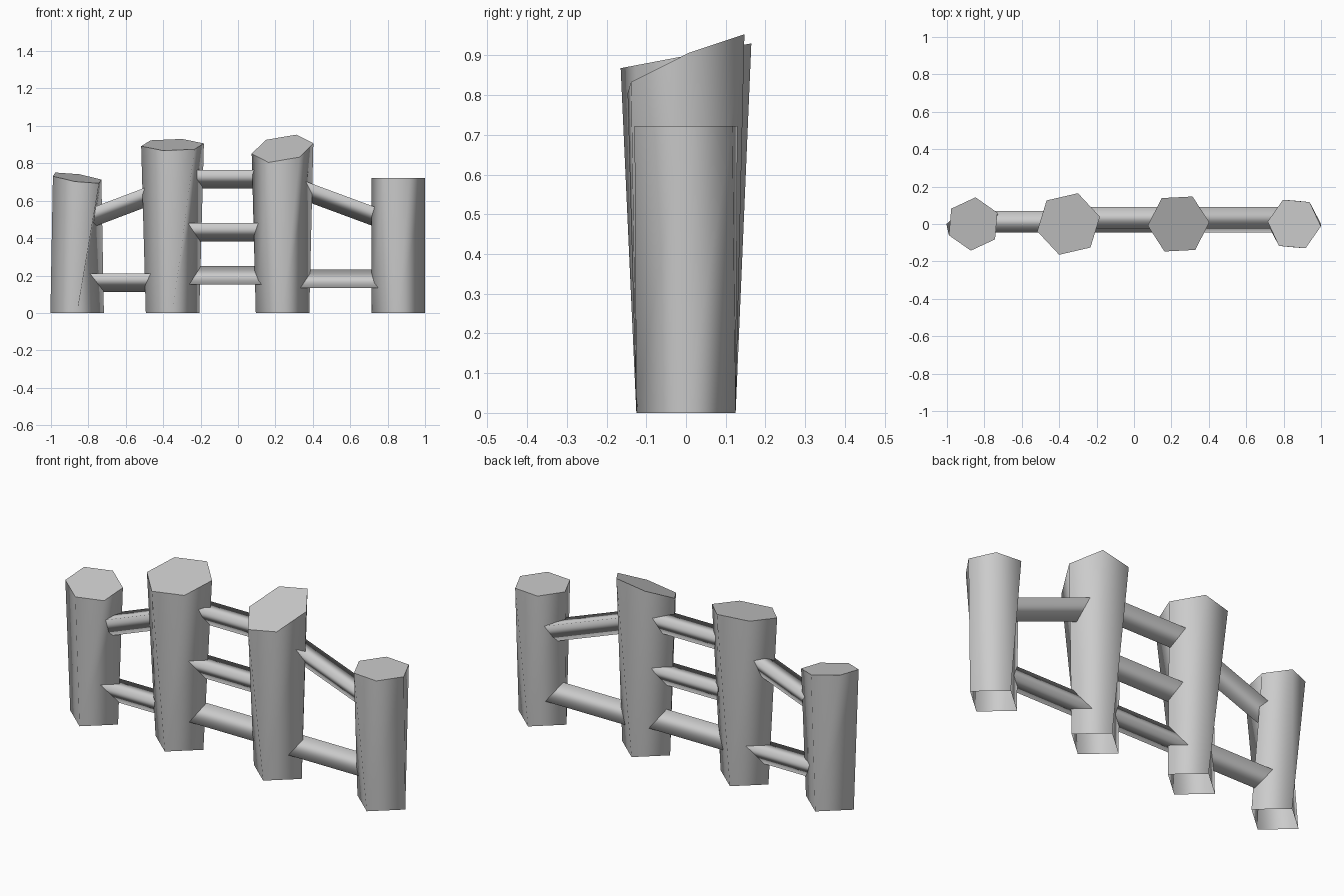
import bpy
import bmesh
from math import cos, sin, pi, radians
from mathutils import Vector

cube = bpy.data.objects.get("Cube")
if cube:
    bpy.data.objects.remove(cube, do_unlink=True)

grey = bpy.data.materials.new("plain_grey")
grey.use_nodes = True
grey.diffuse_color = (0.6, 0.6, 0.6, 1)
grey.node_tree.nodes["Principled BSDF"].inputs["Base Color"].default_value = grey.diffuse_color


def finish(name, bm):
    mesh = bpy.data.meshes.new(name)
    bm.to_mesh(mesh)
    bm.free()
    mesh.materials.append(grey)
    obj = bpy.data.objects.new(name, mesh)
    bpy.context.collection.objects.link(obj)
    return obj


def post(name, x, height, radius, twist, tilt_x=0, tilt_y=0):
    """Six-sided slanted top narrowing to an open four-cornered foot."""
    bm = bmesh.new()
    foot = [bm.verts.new((x + 0.143 * cos(k * pi / 2), 0.125 * sin(k * pi / 2), 0))
            for k in range(4)]
    top = []
    for k in range(6):
        a = radians(twist) + k * pi / 3
        dx, dy = radius * cos(a), radius * sin(a)
        top.append(bm.verts.new((x + dx, dy, height + tilt_x * dx + tilt_y * dy)))
    # front and back pairs of top corners share one foot corner
    share = [foot[i] for i in (0, 1, 1, 2, 3, 3)]
    for i in range(6):
        j = (i + 1) % 6
        ring = [share[i], share[j], top[j], top[i]]
        bm.faces.new(list(dict.fromkeys(ring))).smooth = True
    cap = bm.faces.new(top)
    for edge in cap.edges:
        edge.smooth = False
    return finish(name, bm)


def rail(name, start, end, y, point_up=False, radius=0.066):
    """Three-sided bar between two (x, z) points."""
    bm = bmesh.new()
    a, b = Vector((start[0], y, start[1])), Vector((end[0], y, end[1]))
    side = Vector((0, 1, 0))
    up = (b - a).cross(side).normalized()
    if up.z < 0:
        up = -up
    first = pi / 2 if point_up else -pi / 2
    rings = []
    for p in (a, b):
        angles = [first + k * 2 * pi / 3 for k in range(3)]
        rings.append([bm.verts.new(p + radius * (cos(t) * side + sin(t) * up)) for t in angles])
    for i in range(3):
        j = (i + 1) % 3
        bm.faces.new((rings[0][i], rings[0][j], rings[1][j], rings[1][i])).smooth = True
    for ring in rings:
        cap = bm.faces.new(ring)
        for edge in cap.edges:
            edge.smooth = False
    bmesh.ops.recalc_face_normals(bm, faces=bm.faces)
    return finish(name, bm)


# Posts, from the model's right to its left
X1, X2, X3, X4 = -0.86, -0.35, 0.238, 0.857
post("right_outer_post", X1, 0.722, 0.143, 25, -0.14, 0.15)
post("right_inner_post", X2, 0.899, 0.172, 13, 0, 0.19)
post("left_inner_post", X3, 0.879, 0.165, 3, 0.147, 0.43)
post("left_outer_post", X4, 0.722, 0.143, -5)

# Rails between neighbouring posts
rail("right_lower_rail", (X1, 0.178), (X2, 0.178), 0.013)
rail("right_upper_rail", (X1, 0.497), (X2, 0.69), 0.013)
rail("middle_lower_rail", (X2, 0.185), (X3, 0.185), 0.013, point_up=True)
rail("middle_centre_rail", (X2, 0.447), (X3, 0.447), 0.013)
rail("middle_upper_rail", (X2, 0.73), (X3, 0.73), 0.033)
rail("left_lower_rail", (X3, 0.165), (X4, 0.165), 0.013, point_up=True)
rail("left_upper_rail", (X3, 0.714), (X4, 0.485), 0.033)
